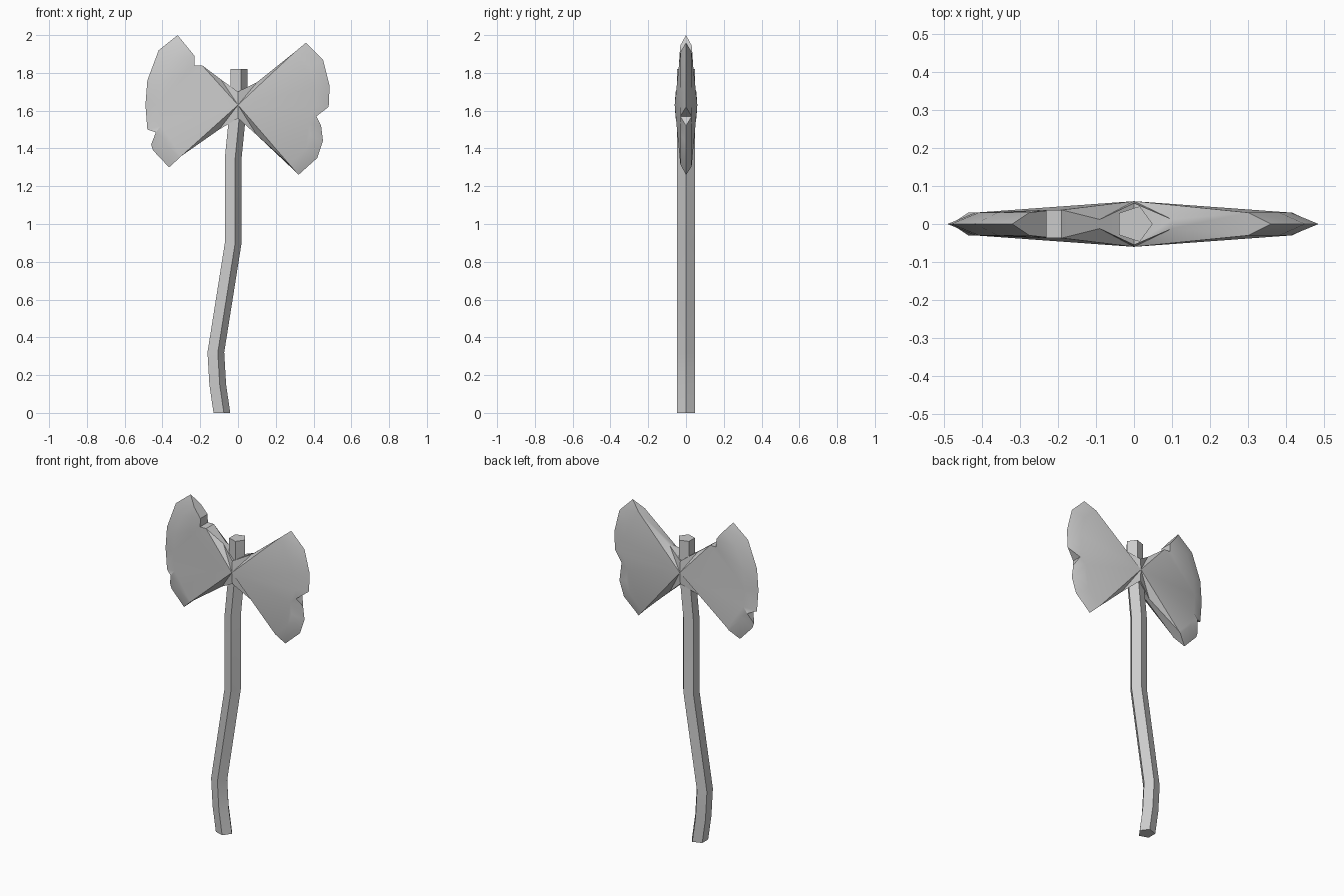
import bpy, bmesh, math

cube = bpy.data.objects.get("Cube")
if cube:
    bpy.data.objects.remove(cube, do_unlink=True)

grey = bpy.data.materials.new("worn_grey")
grey.use_nodes = True
COLOUR = (0.6, 0.6, 0.6, 1)
grey.diffuse_color = COLOUR
grey.node_tree.nodes["Principled BSDF"].inputs["Base Color"].default_value = COLOUR


def finish(bm, name):
    bmesh.ops.recalc_face_normals(bm, faces=bm.faces)
    mesh = bpy.data.meshes.new(name)
    bm.to_mesh(mesh)
    bm.free()
    mesh.materials.append(grey)
    obj = bpy.data.objects.new(name, mesh)
    bpy.context.collection.objects.link(obj)
    bpy.ops.object.select_all(action="DESELECT")
    obj.select_set(True)
    bpy.context.view_layer.objects.active = obj
    bpy.ops.object.shade_smooth_by_angle(angle=math.radians(30))


# Handle: five-sided section swept up a crooked path of (x, z)
path = [(-0.09, 0), (-0.112, 0.15), (-0.122, 0.32), (-0.03, 0.9),
        (-0.03, 1.35), (0, 1.65), (0, 1.82)]
SIDES, RADIUS = 5, 0.049
bm = bmesh.new()
rings = []
for cx, z in path:
    rings.append([bm.verts.new((cx + RADIUS * math.cos(math.tau * i / SIDES),
                                RADIUS * math.sin(math.tau * i / SIDES), z))
                  for i in range(SIDES)])
for low, high in zip(rings, rings[1:]):
    for i in range(SIDES):
        j = (i + 1) % SIDES
        bm.faces.new((low[i], low[j], high[j], high[i]))
bm.faces.new(rings[0])
bm.faces.new(rings[-1])
finish(bm, "handle")

# Blade outlines from top of hub to bottom of hub: x, z, half thickness.
# Zero thickness marks the sharpened edge.
left_blade = [
    (0, 1.70, 0.055), (0.10, 1.75, 0.012), (0.30, 1.91, 0.03), (0.36, 1.96, 0),
    (0.45, 1.87, 0), (0.485, 1.73, 0), (0.48, 1.62, 0), (0.415, 1.57, 0.03),
    (0.44, 1.52, 0), (0.45, 1.44, 0), (0.42, 1.35, 0), (0.32, 1.26, 0),
    (0.275, 1.305, 0.03), (0.10, 1.47, 0.012), (0, 1.56, 0.055)]
right_blade = [
    (0, 1.70, 0.055), (-0.09, 1.765, 0.012), (-0.19, 1.84, 0.037),
    (-0.23, 1.84, 0.037), (-0.23, 1.89, 0.035), (-0.275, 1.945, 0.03),
    (-0.32, 2.0, 0), (-0.42, 1.92, 0), (-0.48, 1.76, 0), (-0.49, 1.63, 0),
    (-0.48, 1.50, 0), (-0.435, 1.485, 0.03), (-0.46, 1.42, 0), (-0.45, 1.39, 0),
    (-0.365, 1.30, 0), (-0.30, 1.36, 0.03), (-0.10, 1.50, 0.012), (0, 1.56, 0.055)]
HUB_Z, HUB_Y, BEVEL = 1.63, 0.06, 0.85


def add_face(bm, verts):
    verts = list(dict.fromkeys(verts))
    if len(verts) > 2:
        bm.faces.new(verts)


def add_blade(bm, outline):
    edge = {}
    for side in (-1, 1):
        hub = bm.verts.new((0, side * HUB_Y, HUB_Z))
        outer, inner = [], []
        for k, (x, z, w) in enumerate(outline):
            if w:
                vert = bm.verts.new((x, side * w, z))
                outer.append(vert)
                inner.append(vert)
            else:
                # Cutting edge is shared by both sides, with a bevel behind it
                outer.append(edge[1 - 2][k] if side > 0 else bm.verts.new((x, 0, z)))
                inner.append(bm.verts.new((x * BEVEL, side * 0.03,
                                           HUB_Z + (z - HUB_Z) * BEVEL)))
        edge[side] = outer
        # Neck facets, broad cheek, then bevels
        last = len(outline) - 1
        for k in (0, 1, last - 2, last - 1):
            add_face(bm, (hub, inner[k], inner[k + 1]))
        add_face(bm, [hub] + inner[2:last - 1])
        for k in range(last):
            add_face(bm, (inner[k], inner[k + 1], outer[k + 1], outer[k]))
    # Top, bottom and notch walls
    front, back = edge[-1], edge[1]
    for k in range(len(outline) - 1):
        add_face(bm, (front[k], front[k + 1], back[k + 1], back[k]))


bm = bmesh.new()
add_blade(bm, left_blade)
add_blade(bm, right_blade)
bmesh.ops.remove_doubles(bm, verts=bm.verts, dist=0.012)
bmesh.ops.triangulate(bm, faces=[f for f in bm.faces if len(f.verts) > 4])
finish(bm, "double_blade")
